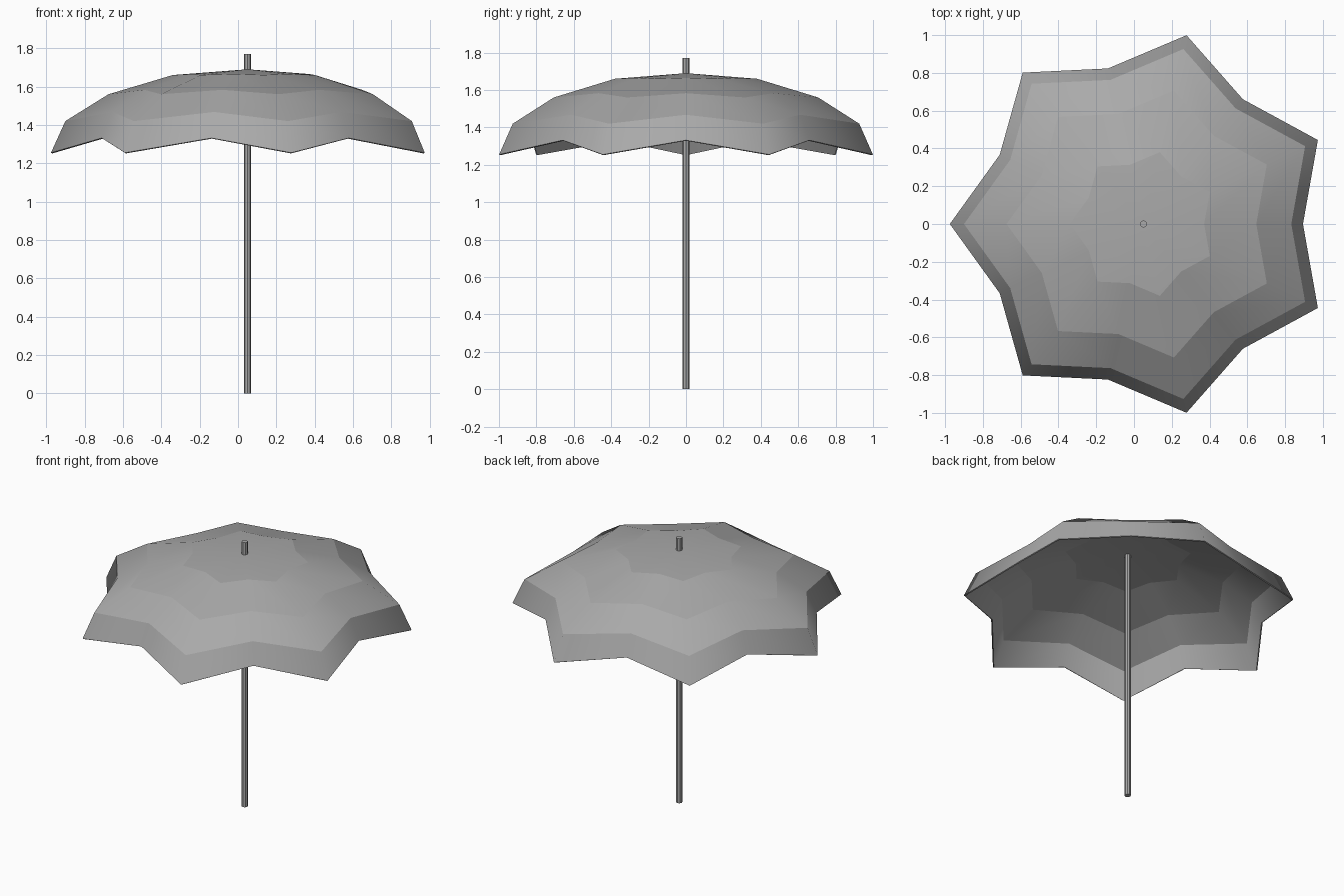
import bpy, bmesh
from math import cos, sin, pi

default = bpy.data.objects.get("Cube")
if default:
    bpy.data.objects.remove(default, do_unlink=True)

CENTRE_X = 0.05
RIBS = 7
VALLEY = 0.824          # scalloped cloth between ribs, scaled towards the apex
APEX = 1.69
PROFILE = [(0.39, 1.66), (0.725, 1.56), (0.95, 1.42), (1.025, 1.255)]

grey = bpy.data.materials.new("plain_grey")
grey.use_nodes = True
colour = (0.4, 0.4, 0.4, 1)
grey.diffuse_color = colour
grey.node_tree.nodes["Principled BSDF"].inputs["Base Color"].default_value = colour


def finish(bm, name):
    mesh = bpy.data.meshes.new(name)
    bmesh.ops.recalc_face_normals(bm, faces=bm.faces)
    bm.to_mesh(mesh)
    bm.free()
    mesh.materials.append(grey)
    obj = bpy.data.objects.new(name, mesh)
    obj.location.x = CENTRE_X
    bpy.context.collection.objects.link(obj)
    return obj


# Canopy: star-shaped rings joined from the apex down to the rim
bm = bmesh.new()
apex = bm.verts.new((0, 0, APEX))
count = RIBS * 2
rings = []
for radius, height in PROFILE:
    ring = []
    for i in range(count):
        k = VALLEY if i % 2 else 1
        a = pi + i * 2 * pi / count
        ring.append(bm.verts.new((k * radius * cos(a), k * radius * sin(a),
                                  APEX - k * (APEX - height))))
    rings.append(ring)
for i in range(count):
    j = (i + 1) % count
    bm.faces.new((apex, rings[0][i], rings[0][j]))
    for upper, lower in zip(rings, rings[1:]):
        bm.faces.new((upper[i], lower[i], lower[j], upper[j]))
for face in bm.faces:
    face.smooth = True
# Creases run around the rings, the cloth is smooth across the ribs
for ring in rings:
    for i in range(count):
        bm.edges.get((ring[i], ring[(i + 1) % count])).smooth = False
canopy = finish(bm, "canopy")
if canopy.data.polygons[0].normal.z < 0:
    canopy.data.flip_normals()
cloth = canopy.modifiers.new("cloth_thickness", 'SOLIDIFY')
cloth.thickness = 0.008
cloth.offset = -1

# Pole, from the ground through the canopy to the finial
bm = bmesh.new()
bmesh.ops.create_cone(bm, cap_ends=True, segments=8, radius1=0.019,
                      radius2=0.019, depth=1.77)
bmesh.ops.translate(bm, verts=bm.verts, vec=(0, 0, 1.77 / 2))
pole = finish(bm, "pole")
